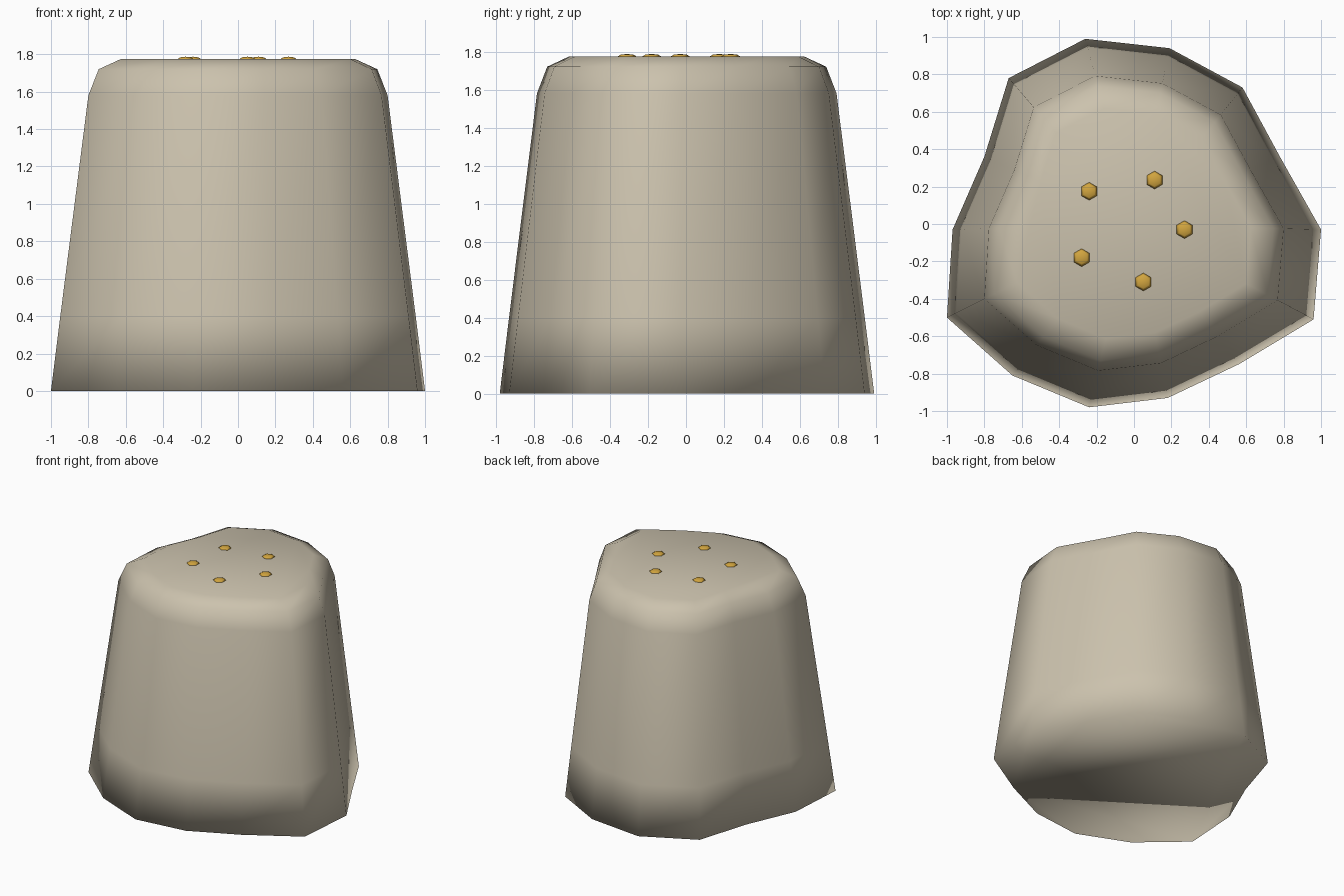
import bpy
import bmesh

if "Cube" in bpy.data.objects:
    bpy.data.objects.remove(bpy.data.objects["Cube"], do_unlink=True)


def make_material(name, rgb):
    mat = bpy.data.materials.new(name)
    mat.use_nodes = True
    mat.diffuse_color = (*rgb, 1)
    mat.node_tree.nodes["Principled BSDF"].inputs["Base Color"].default_value = (*rgb, 1)
    return mat


def add_object(name, bm, mat):
    bmesh.ops.recalc_face_normals(bm, faces=bm.faces)
    for face in bm.faces:
        face.smooth = True
    mesh = bpy.data.meshes.new(name)
    bm.to_mesh(mesh)
    bm.free()
    mesh.materials.append(mat)
    obj = bpy.data.objects.new(name, mesh)
    bpy.context.collection.objects.link(obj)
    return obj


stone = make_material("warm stone", (0.60, 0.54, 0.42))
gold = make_material("gold", (0.65, 0.38, 0.05))

# Irregular footprint, counter-clockwise from the left side
OUTLINE = [(1.0, -0.03), (0.78, 0.36), (0.58, 0.73), (0.19, 0.94), (-0.26, 0.99),
           (-0.67, 0.78), (-0.80, 0.36), (-0.97, -0.03), (-1.0, -0.50), (-0.65, -0.81),
           (-0.24, -0.98), (0.18, -0.93), (0.56, -0.75), (0.96, -0.51)]

# Height and footprint scale of each ring: tapered wall, then rounded shoulder
PROFILE = [(0, 1), (0.4, 0.95), (1.58, 0.80), (1.72, 0.745), (1.775, 0.625)]

# Tapered body with flat base and top
bm = bmesh.new()
rings = [[bm.verts.new((x * s, y * s, z)) for x, y in OUTLINE] for z, s in PROFILE]
count = len(OUTLINE)
for low, high in zip(rings, rings[1:]):
    for i in range(count):
        j = (i + 1) % count
        bm.faces.new((low[i], low[j], high[j], high[i]))
bm.faces.new(rings[0][::-1])
bm.faces.new(rings[-1])
add_object("body", bm, stone)

# Flattened six-sided beads on the top
for x, y in [(-0.24, 0.175), (0.11, 0.235), (0.27, -0.03), (0.05, -0.31), (-0.28, -0.18)]:
    bm = bmesh.new()
    bmesh.ops.create_uvsphere(bm, u_segments=6, v_segments=4, radius=0.048)
    # Turn the hexagon so that its points face front and back
    point = max(bm.verts, key=lambda v: v.co.y)
    if abs(point.co.x) > 0.01:
        for v in bm.verts:
            v.co.x, v.co.y = -v.co.y, v.co.x
    bmesh.ops.scale(bm, vec=(1, 1, 0.25), verts=bm.verts)
    bead = add_object("top_bead", bm, gold)
    bead.location = (x, y, 1.775)
